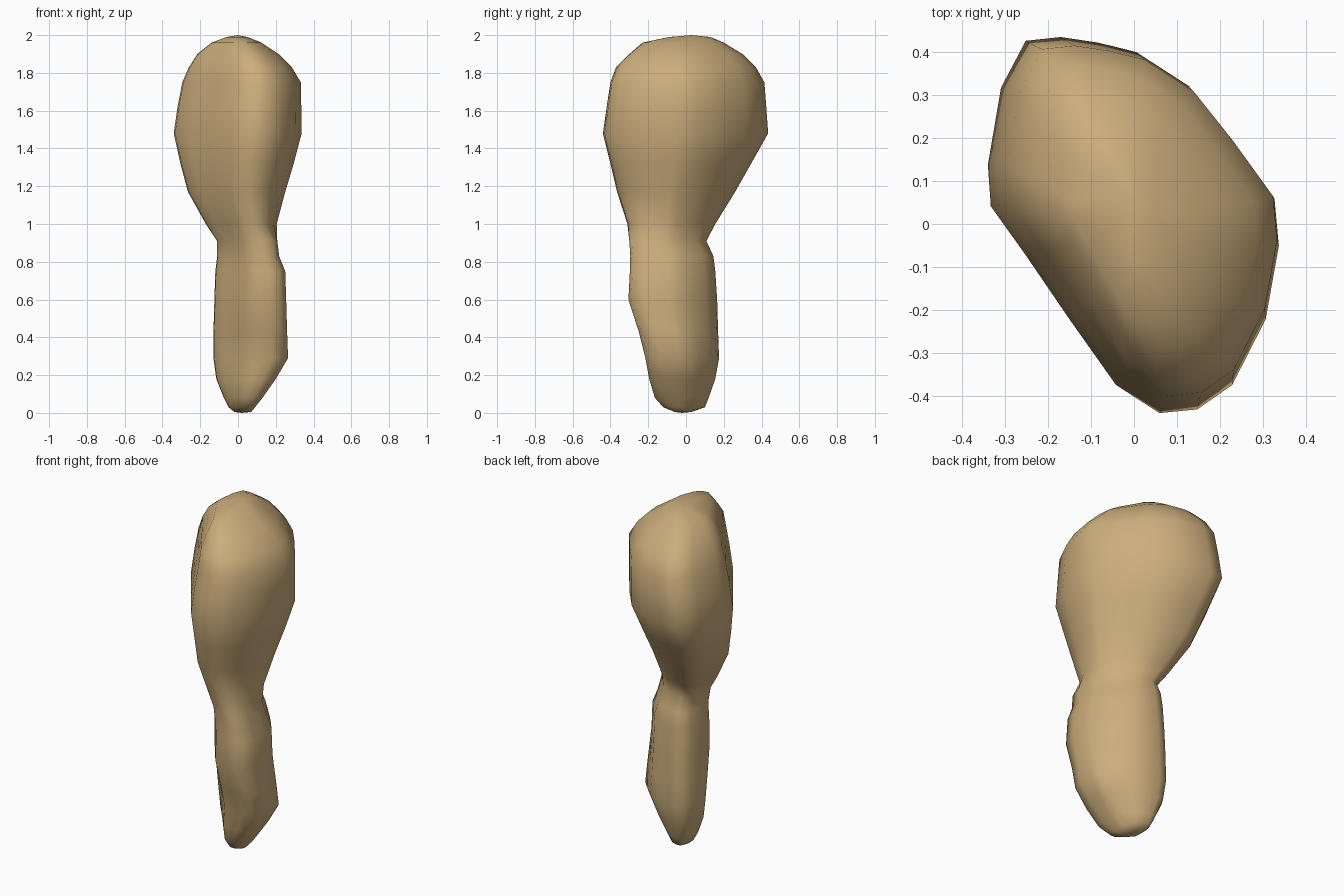
import bpy, bmesh

# Slanted oval cross-section (seen from above), normalised to -1..1
OUTLINE = [(-.74, .98), (-.50, 1.0), (-.24, .97), (.02, .92), (.38, .74), (.67, .46),
           (.97, .14), (1.0, -.11), (.91, -.50), (.68, -.85), (.44, -.98), (.18, -1.0),
           (-.12, -.85), (-.44, -.50), (-.74, -.16), (-.98, .10), (-1.0, .32), (-.91, .73)]

# Rings from the bottom up: z, x min, x max, y min, y max
RINGS = [(0.005, -.02, .07, -.06, .03),
         (0.03, -.05, .09, -.12, .10),
         (0.08, -.075, .13, -.165, .12),
         (0.18, -.115, .20, -.195, .155),
         (0.29, -.13, .265, -.215, .175),
         (0.43, -.13, .26, -.25, .17),
         (0.60, -.125, .255, -.305, .165),
         (0.75, -.12, .25, -.297, .155),
         (0.83, -.11, .218, -.295, .145),
         (0.91, -.11, .208, -.30, .108),
         (1.00, -.17, .205, -.31, .155),
         (1.17, -.265, .25, -.365, .26),
         (1.32, -.305, .295, -.40, .345),
         (1.48, -.34, .337, -.44, .435),
         (1.62, -.32, .335, -.42, .425),
         (1.75, -.295, .333, -.40, .415),
         (1.83, -.26, .285, -.37, .37),
         (1.90, -.215, .215, -.30, .30),
         (1.96, -.14, .125, -.23, .20),
         (1.99, -.06, .05, -.09, .13)]


def ring_points(z, x0, x1, y0, y1):
    # The lower half has a fuller front right corner
    k = 0.3 if z < 0.95 else 0.0
    pts = []
    for nx, ny in OUTLINE:
        push = k * max(0.0, -nx * ny) if nx > 0 else 0.0
        nx, ny = min(1.0, nx + push), max(-1.0, ny - push * 0.5)
        pts.append(((x0 + x1) / 2 + nx * (x1 - x0) / 2,
                    (y0 + y1) / 2 + ny * (y1 - y0) / 2, z))
    return pts


# Sole: rings bridged into one closed organic body
bm = bmesh.new()
loops = [[bm.verts.new(p) for p in ring_points(*r)] for r in RINGS]
n = len(OUTLINE)
for low, high in zip(loops, loops[1:]):
    for i in range(n):
        j = (i + 1) % n
        bm.faces.new((low[i], low[j], high[j], high[i]))

# Rounded end caps
for loop, tip in ((loops[0], (.02, -.02, 0)), (loops[-1], (0, .03, 2))):
    v = bm.verts.new(tip)
    for i in range(n):
        bm.faces.new((loop[i], loop[(i + 1) % n], v))
bmesh.ops.recalc_face_normals(bm, faces=bm.faces)

mesh = bpy.data.meshes.new("pinched_body")
bm.to_mesh(mesh)
bm.free()
mesh.shade_smooth()
body = bpy.data.objects.new("pinched_body", mesh)
bpy.context.collection.objects.link(body)

# Tan surface
mat = bpy.data.materials.new("tan")
mat.diffuse_color = (0.60, 0.42, 0.20, 1)
mesh.materials.append(mat)
